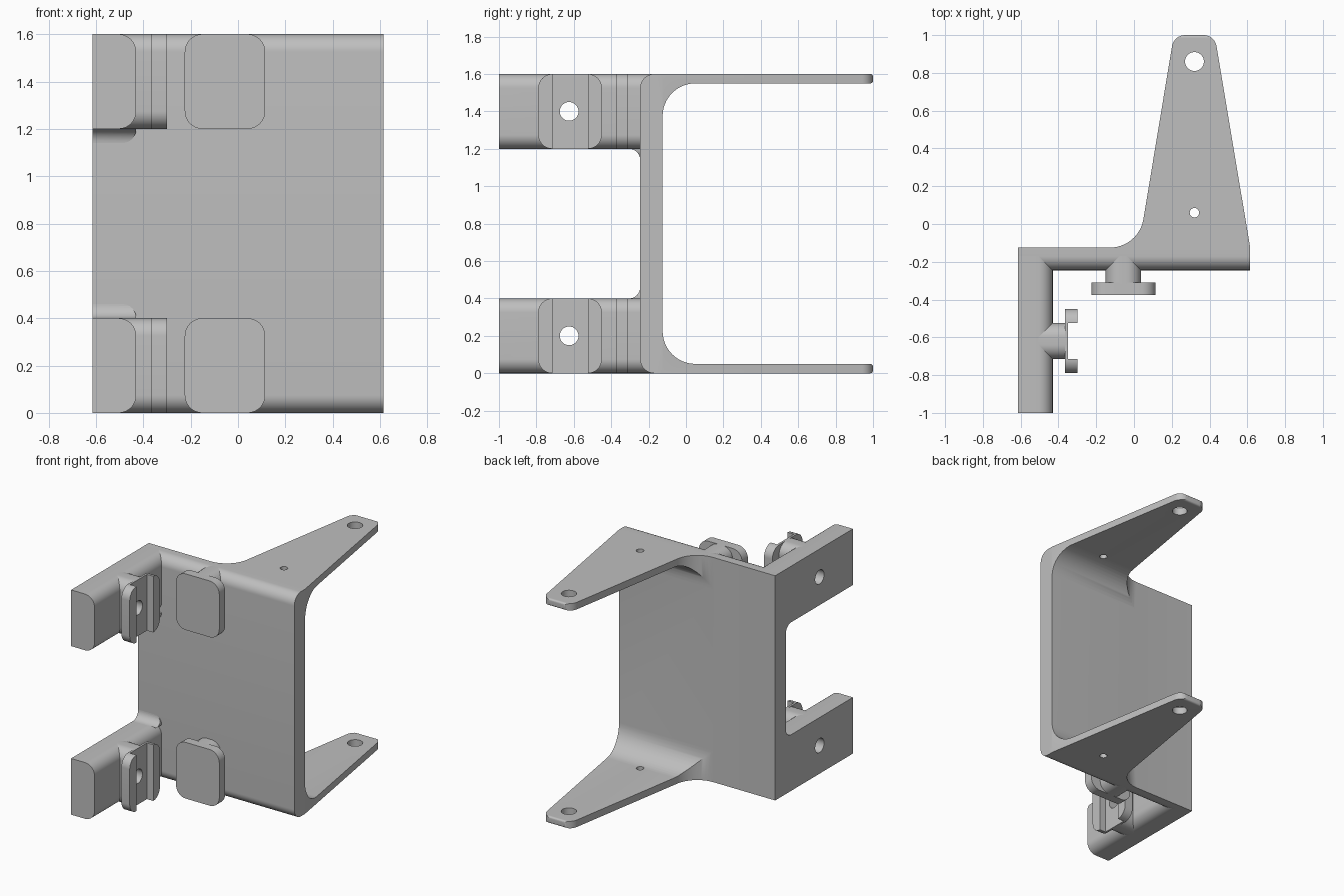
import bpy, bmesh, math
from mathutils import Vector

cube = bpy.data.objects.get("Cube")
if cube:
    bpy.data.objects.remove(cube, do_unlink=True)

grey = bpy.data.materials.new("plain grey")
grey.use_nodes = True
colour = (0.52, 0.52, 0.52, 1)
grey.diffuse_color = colour
for node in grey.node_tree.nodes:
    if node.type == 'BSDF_PRINCIPLED':
        node.inputs["Base Color"].default_value = colour

H = 1.6      # full height
R = 0.075    # common edge radius
EDGE = 0.615  # half width of the back plate


def fillet(corners, steps=12):
    """Outline from (u, v, radius) corners."""
    out = []
    n = len(corners)
    for i, (u, v, r) in enumerate(corners):
        p = Vector((u, v))
        if r == 0:
            out.append(p)
            continue
        a = (Vector(corners[i - 1][:2]) - p).normalized()
        b = (Vector(corners[(i + 1) % n][:2]) - p).normalized()
        half = math.acos(max(-1, min(1, a.dot(b)))) / 2
        centre = p + (a + b).normalized() * (r / math.sin(half))
        t = r / math.tan(half)
        s, e = p + a * t - centre, p + b * t - centre
        start = math.atan2(s.y, s.x)
        turn = math.atan2(e.y, e.x) - start
        turn = (turn + math.pi) % (2 * math.pi) - math.pi
        for k in range(steps + 1):
            w = start + turn * k / steps
            out.append(centre + Vector((math.cos(w), math.sin(w))) * r)
    return out


def rect(u0, u1, v0, v1, left=0, right=0):
    return fillet([(u0, v0, left), (u1, v0, right), (u1, v1, right), (u0, v1, left)])


def circle(u, v, r, n=32):
    return [Vector((u + r * math.cos(2 * math.pi * k / n),
                    v + r * math.sin(2 * math.pi * k / n))) for k in range(n)]


def prism(name, outline, axis, lo, hi):
    """Extrude an outline along an axis; the outline uses the other two in order."""
    place = {'x': lambda p, d: (d, p.x, p.y),
             'y': lambda p, d: (p.x, d, p.y),
             'z': lambda p, d: (p.x, p.y, d)}[axis]
    bm = bmesh.new()
    rings = [[bm.verts.new(place(p, d)) for p in outline] for d in (lo, hi)]
    n = len(outline)
    for ring in rings:
        bm.faces.new(ring)
    for i in range(n):
        j = (i + 1) % n
        bm.faces.new((rings[0][i], rings[0][j], rings[1][j], rings[1][i]))
    bmesh.ops.recalc_face_normals(bm, faces=bm.faces)
    mesh = bpy.data.meshes.new(name)
    bm.to_mesh(mesh)
    bm.free()
    mesh.materials.append(grey)
    ob = bpy.data.objects.new(name, mesh)
    bpy.context.collection.objects.link(ob)
    return ob


def activate(ob):
    bpy.ops.object.select_all(action='DESELECT')
    ob.select_set(True)
    bpy.context.view_layer.objects.active = ob


def combine(ob, cutter, operation='DIFFERENCE'):
    """Apply a boolean and discard the cutter."""
    cutter.hide_render = True
    mod = ob.modifiers.new("cut", 'BOOLEAN')
    mod.operation = operation
    mod.solver = 'EXACT'
    mod.object = cutter
    activate(ob)
    bpy.ops.object.modifier_apply(modifier=mod.name)
    bpy.data.objects.remove(cutter, do_unlink=True)


parts = []

# Back plate with two tapered flanges: side profile crossed with plan outline
T = 0.05
side = fillet([(-0.245, 0, R), (1, 0, 0.015), (1, T, 0.015), (-0.125, T, 0.175),
               (-0.125, H - T, 0.175), (1, H - T, 0.015), (1, H, 0.015), (-0.245, H, R)])
plan = fillet([(-EDGE, -0.245, 0), (EDGE, -0.245, 0), (EDGE, -0.125, 0), (0.427, 1, 0.07),
               (0.211, 1, 0.07), (0.025, -0.125, 0.18), (-EDGE, -0.125, 0)])
bracket = prism("plate_and_flanges", side, 'x', -0.7, 0.7)
combine(bracket, prism("plan_cutter", plan, 'z', -0.1, H + 0.1), 'INTERSECT')
for y, r in ((0.86, 0.05), (0.06, 0.025)):
    combine(bracket, prism("flange_hole", circle(0.32, y, r), 'z', -0.1, H + 0.1))
parts.append(bracket)

for level, z0, inner, sign in (("lower", 0, 0.4, 1), ("upper", 1.2, 1.2, -1)):
    z1 = z0 + 0.4
    mid = z0 + 0.2

    # Side arm, rounded on its inner edges
    arm = prism(level + "_arm", rect(-EDGE, -0.43, z0, z1, 0, R), 'y', -1, -0.16)

    # Concave fillet joining the arm to the plate
    f = 0.06
    curve = [Vector((-0.245 - f + f * math.sin(a), inner + sign * f * (1 - math.cos(a))))
             for a in [math.pi / 2 * k / 10 for k in range(11)]]
    corner = prism(level + "_arm_fillet",
                   curve + [Vector((-0.2, inner + sign * f)), Vector((-0.2, inner))],
                   'x', -EDGE, -0.43)
    tip = inner + sign * f
    limit = rect(-0.7, -0.43, min(tip, tip - sign * 0.3), max(tip, tip - sign * 0.3), 0, 0.059)
    combine(corner, prism("fillet_cutter", limit, 'y', -0.5, 0), 'INTERSECT')

    # Front pad on its neck
    neck = prism(level + "_front_neck", rect(-0.15, 0.037, z0, z1, R, R), 'y', -0.32, -0.16)
    pad = prism(level + "_front_pad", rect(-0.225, 0.115, z0, z1, R, R), 'y', -0.375, -0.31)

    # Slotted side pad on its neck
    side_neck = prism(level + "_side_neck", rect(-0.715, -0.525, z0, z1, R, R), 'x', -0.51, -0.355)
    side_pad = prism(level + "_side_pad", rect(-0.79, -0.45, z0, z1, R, R), 'x', -0.365, -0.3)
    combine(side_pad, prism("slot_cutter", rect(-0.35, -0.2, -0.715, -0.525),
                            'z', z0 - 0.1, z1 + 0.1))

    # Bolt hole through side pad, neck and arm
    for ob in (arm, side_neck, side_pad):
        combine(ob, prism("bolt_hole", circle(-0.625, mid, 0.05), 'x', -0.8, -0.1))
    parts += [arm, corner, neck, pad, side_neck, side_pad]

for ob in parts:
    activate(ob)
    bpy.ops.object.shade_smooth_by_angle(angle=math.radians(30))
